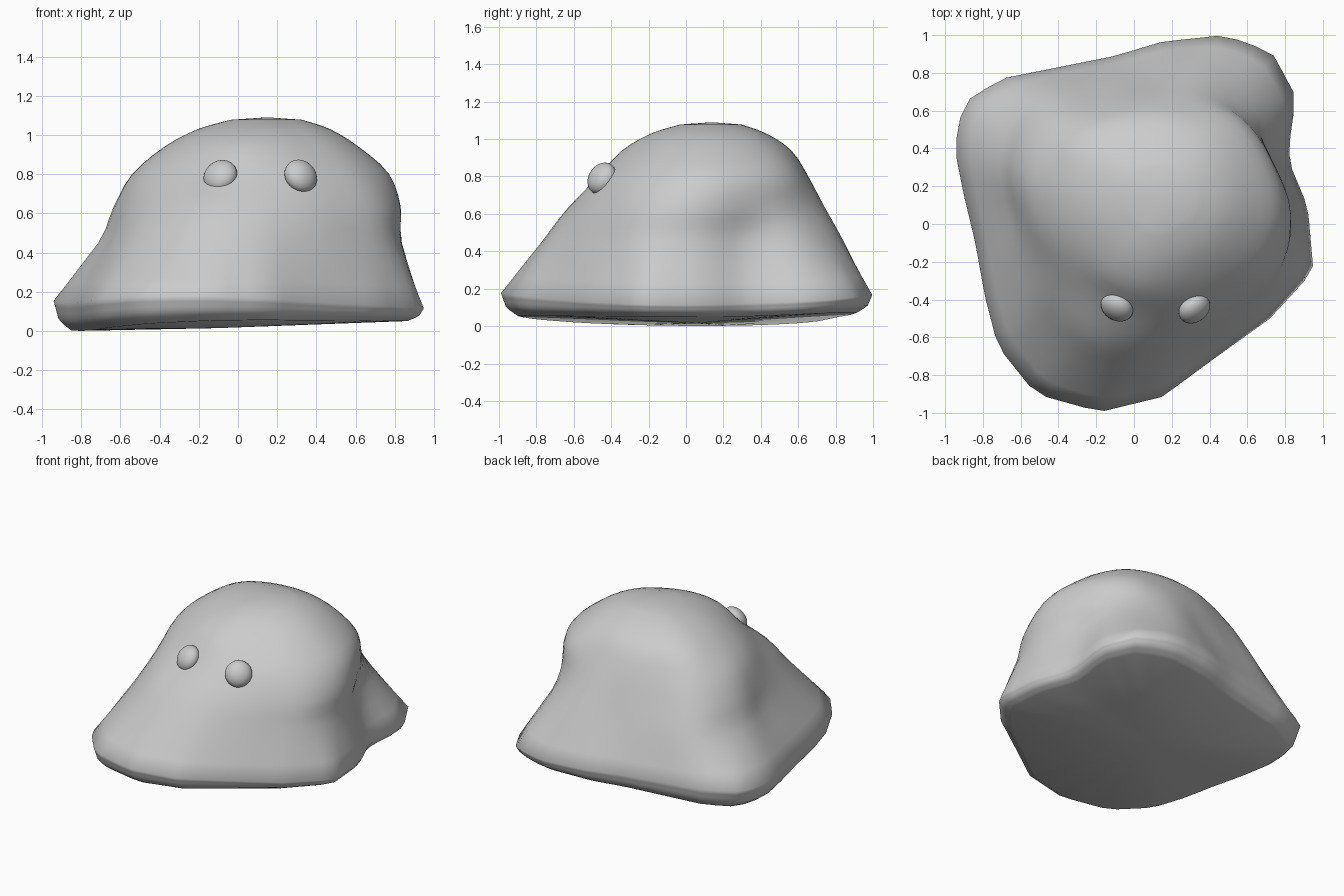
import bpy, bmesh, math
from mathutils import Vector

if "Cube" in bpy.data.objects:
    bpy.data.objects.remove(bpy.data.objects["Cube"])

CX, CY = 0.05, 0.05      # axis of the polar cross-sections
SEG = 64

# brim outline seen from the top, counter-clockwise
OUTLINE = [(.92, .09), (.82, .33), (.83, .50), (.86, .67), (.73, .91), (.48, 1.0), (.15, .965),
           (-.10, .89), (-.70, .77), (-.905, .64), (-.95, .40), (-.90, .15), (-.84, -.10),
           (-.79, -.38), (-.72, -.65), (-.52, -.90), (-.18, -.995), (.15, -.915), (.40, -.73),
           (.72, -.50), (.95, -.25)]
# radii at 16 even angles, counter-clockwise from +x
SKIRT = [.78, .725, .84, .85, .75, .76, .86, .82, .72, .73, .80, .85, .81, .74, .74, .80]
WAIST = [.78, .74, .75, .74, .675, .68, .76, .735, .65, .625, .655, .70, .68, .66, .68, .76]
BROW = [.72, .72, .71, .64, .60, .60, .65, .63, .565, .515, .495, .50, .52, .54, .58, .66]
CROWN = [.56, .58, .58, .54, .51, .51, .52, .46, .40, .36, .35, .37, .39, .40, .43, .50]


def spline(a, b, c, d, t):
    return 0.5 * (2*b + (c - a)*t + (2*a - 5*b + 4*c - d)*t*t + (3*b - a - 3*c + d)*t**3)


def outline_radius(a):
    """Distance from the axis to the brim outline in direction a."""
    d = Vector((math.cos(a), math.sin(a)))
    for p, q in zip(OUTLINE, OUTLINE[1:] + OUTLINE[:1]):
        p, q = Vector(p) - Vector((CX, CY)), Vector(q) - Vector((CX, CY))
        den = d.cross(q - p)
        if abs(den) > 1e-9:
            r, s = p.cross(q - p) / den, p.cross(d) / den
            if r > 0 and -1e-6 <= s <= 1 + 1e-6:
                return r


def ring(radii, height, scale=1.0, shift=(0, 0)):
    """Closed smooth ring; height is a number or a function of x, y."""
    pts = []
    for k in range(SEG):
        a = math.tau * k / SEG
        if radii is None:
            r = outline_radius(a)
        else:
            n = len(radii)
            u = k * n / SEG
            i = int(u)
            r = spline(*(radii[(i + j) % n] for j in (-1, 0, 1, 2)), u - i)
        x = CX + shift[0] + scale*r*math.cos(a)
        y = CY + shift[1] + scale*r*math.sin(a)
        pts.append(Vector((x, y, height(x, y) if callable(height) else height)))
    return pts


def base(x, y):
    return max(0, .025 + .03*x + .04*y*y)


def lip(x, y):
    return .13 + .045*y*y - .018*x


# body: rings from the underside edge to the crown
keys = [
    ring(None, base, .91),
    ring(None, lambda x, y: base(x, y)*.6 + lip(x, y)*.4, .975),
    ring(None, lip),
    ring(SKIRT, .45),
    ring(WAIST, .63),
    ring(BROW, .80),
    ring(CROWN, .94),
    ring(CROWN, 1.03, .68, (.035, .03)),
    ring(CROWN, 1.078, .36, (.07, .06)),
]
rings = []
for i in range(len(keys) - 1):
    p, q = keys[max(i - 1, 0)], keys[min(i + 2, len(keys) - 1)]
    for s in range(3):
        t = s / 3
        if i in (1, 2):   # straight flare at the brim
            rings.append([b.lerp(c, t) for b, c in zip(keys[i], keys[i + 1])])
        else:
            rings.append([spline(a, b, c, d, t)
                          for a, b, c, d in zip(p, keys[i], keys[i + 1], q)])
rings.append(keys[-1])

bm = bmesh.new()
loops = [[bm.verts.new(co) for co in r] for r in rings]
for lo, hi in zip(loops, loops[1:]):
    for k in range(SEG):
        m = (k + 1) % SEG
        bm.faces.new((lo[k], lo[m], hi[m], hi[k]))
top = bm.verts.new((.15, .14, 1.09))
bottom = bm.verts.new((-.1, .05, .015))
for k in range(SEG):
    m = (k + 1) % SEG
    bm.faces.new((loops[-1][k], loops[-1][m], top))
    bm.faces.new((loops[0][m], loops[0][k], bottom))
for f in bm.faces:
    f.smooth = True
mesh = bpy.data.meshes.new("body")
bm.to_mesh(mesh)
bm.free()
body = bpy.data.objects.new("body", mesh)
bpy.context.collection.objects.link(body)


# eyes: flattened balls facing along the surface normal
def eye(name, centre, normal):
    bpy.ops.mesh.primitive_uv_sphere_add(segments=24, ring_count=16, radius=1, location=centre)
    o = bpy.context.object
    o.name = name
    o.scale = (.09, .09, .062)
    o.rotation_euler = Vector(normal).to_track_quat('Z', 'Y').to_euler()
    bpy.ops.object.shade_smooth()


eye("left_eye", (-.09, -.44, .79), (-.45, -.8, .6))
eye("right_eye", (.32, -.45, .79), (.55, -.75, .5))
